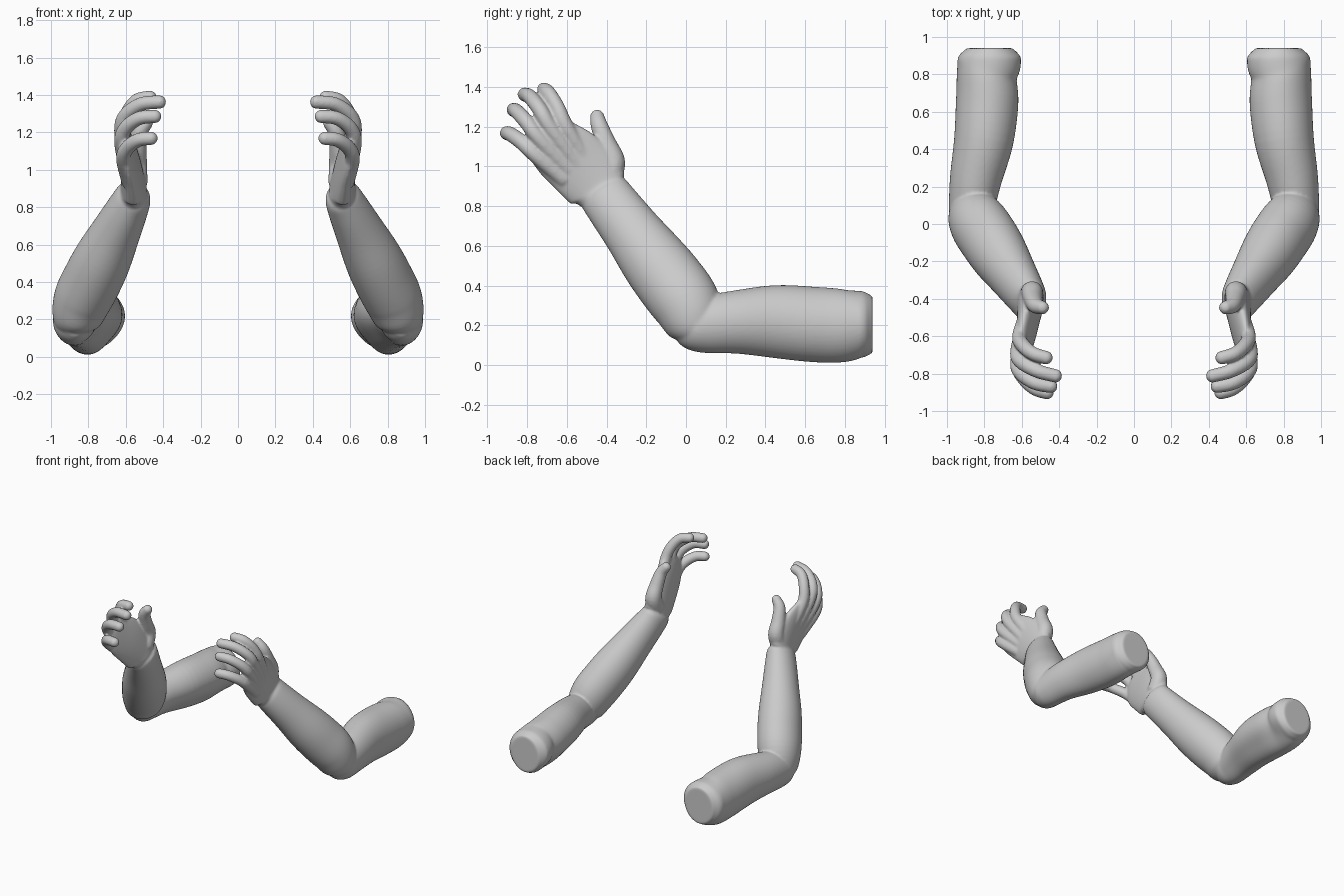
import bpy, bmesh, math
from mathutils import Vector, Matrix

cube = bpy.data.objects.get("Cube")
if cube:
    bpy.data.objects.remove(cube, do_unlink=True)

skin = bpy.data.materials.new("plain_grey")
skin.use_nodes = True
GREY = (0.6, 0.6, 0.6, 1)
skin.diffuse_color = GREY
skin.node_tree.nodes["Principled BSDF"].inputs["Base Color"].default_value = GREY


def spline(rows, steps=5):
    """Catmull-Rom interpolation through rows of x, y, z, half width, half depth."""
    rows = [Vector(r) for r in rows]
    pts = [rows[0] * 2 - rows[1]] + rows + [rows[-1] * 2 - rows[-2]]
    out = []
    for a, b, c, d in zip(pts, pts[1:], pts[2:], pts[3:]):
        for i in range(steps):
            t = i / steps
            out.append((b * 2 + (c - a) * t + (a * 2 - b * 5 + c * 4 - d) * t**2
                        + (b * 3 - a - c * 3 + d) * t**3) / 2)
    return out + [rows[-1]]


def loft(bm, rows, side, sides=48, dent=0.0):
    """Closed tube of elliptical rings; side points along the half width.
    A dent hollows the lower inner quarter, fading towards both ends."""
    rows = spline(rows)
    centres = [Vector(r[:3]) for r in rows]
    last = len(rows) - 1
    rings = []
    for i, r in enumerate(rows):
        tangent = (centres[min(i + 1, last)] - centres[max(i - 1, 0)]).normalized()
        u = (side - tangent * side.dot(tangent)).normalized()
        v = tangent.cross(u)
        hollow = dent * math.sin(math.pi * i / last)
        ring = []
        for k in range(sides):
            a = math.tau * k / sides
            s = 1 - hollow * max(0, math.cos(a - math.radians(225))) ** 4
            ring.append(bm.verts.new(centres[i] + u * r[3] * s * math.cos(a)
                                     + v * r[4] * s * math.sin(a)))
        rings.append(ring)
    for p, q in zip(rings, rings[1:]):
        for k in range(sides):
            n = (k + 1) % sides
            bm.faces.new((p[k], p[n], q[n], q[k]))
    bm.faces.new(rings[0][::-1])
    bm.faces.new(rings[-1])


def finger(bm, points, r0, r1):
    """Tapering round finger with a domed tip."""
    n = len(points) - 1
    rows = [(*p, *[r0 + (r1 - r0) * i / n] * 2) for i, p in enumerate(points)]
    tip = Vector(points[-1])
    d = (tip - Vector(points[-2])).normalized()
    for along, r in ((0.5, 0.87), (0.85, 0.53), (1, 0.1)):
        rows.append((*(tip + d * r1 * along), r1 * r, r1 * r))
    loft(bm, rows, Vector((0.3, 0.8, 0.5)), 16)


bm = bmesh.new()

# Upper arm, from the flat shoulder cut to the elbow
loft(bm, [(.772, .94, .203, .122, .142), (.772, .90, .203, .164, .165),
          (.773, .86, .202, .172, .173), (.785, .78, .195, .163, .188),
          (.782, .65, .2, .17, .193), (.80, .45, .215, .162, .187),
          (.842, .25, .213, .142, .162), (.865, .1, .2, .125, .145),
          (.868, .03, .195, .115, .125), (.87, -.03, .2, .07, .09)],
     Vector((1, 0, 0)), dent=.2)

# Forearm, from the elbow to the wrist
across = Vector((0, .8, .6))
loft(bm, [(.868, .085, .12, .03, .03), (.868, .07, .145, .085, .09),
          (.862, .045, .205, .145, .132), (.83, .0, .31, .172, .155),
          (.775, -.08, .42, .176, .158), (.72, -.165, .53, .168, .152),
          (.65, -.27, .67, .148, .13), (.58, -.375, .81, .135, .106),
          (.553, -.415, .865, .128, .09), (.548, -.425, .88, .1, .065)], across)

# Palm
loft(bm, [(.565, -.39, .82, .1, .065), (.56, -.425, .87, .128, .075),
          (.56, -.455, .915, .162, .066), (.573, -.545, 1.01, .168, .054),
          (.592, -.64, 1.09, .155, .044), (.609, -.71, 1.16, .122, .036),
          (.608, -.74, 1.195, .07, .02)], across)

# Fingers, each running from inside the palm to its tip
hand_fingers = [
    [(.58, -.50, 1.03), (.612, -.605, 1.2), (.592, -.65, 1.3), (.54, -.693, 1.37), (.47, -.715, 1.387)],
    [(.585, -.54, 1.0), (.622, -.68, 1.19), (.605, -.735, 1.285), (.52, -.785, 1.35), (.42, -.812, 1.362)],
    [(.585, -.59, .98), (.622, -.74, 1.14), (.602, -.8, 1.22), (.53, -.85, 1.275), (.445, -.868, 1.285)],
    [(.58, -.61, .93), (.612, -.76, 1.06), (.588, -.825, 1.12), (.53, -.88, 1.16), (.465, -.902, 1.168)],
]
for path in hand_fingers:
    finger(bm, path, .042, .036)

# Thumb with its fleshy base
finger(bm, [(.55, -.4, .93), (.545, -.365, 1.02), (.54, -.4, 1.11),
            (.525, -.435, 1.2), (.49, -.447, 1.25)], .068, .036)

bmesh.ops.recalc_face_normals(bm, faces=bm.faces)

# The two mirrored arms, with their parts fused into one soft skin
for name in ("left_arm", "right_arm"):
    mesh = bpy.data.meshes.new(name)
    bm.to_mesh(mesh)
    if name == "right_arm":
        mesh.transform(Matrix.Scale(-1, 4, (1, 0, 0)))
        mesh.flip_normals()
    mesh.materials.append(skin)
    arm = bpy.data.objects.new(name, mesh)
    bpy.context.collection.objects.link(arm)
    fuse = arm.modifiers.new("fuse_parts", "REMESH")
    fuse.mode = "VOXEL"
    fuse.voxel_size = 0.008
    fuse.use_smooth_shade = True
    soften = arm.modifiers.new("soften_joins", "SMOOTH")
    soften.factor = 0.5
    soften.iterations = 6
bm.free()
